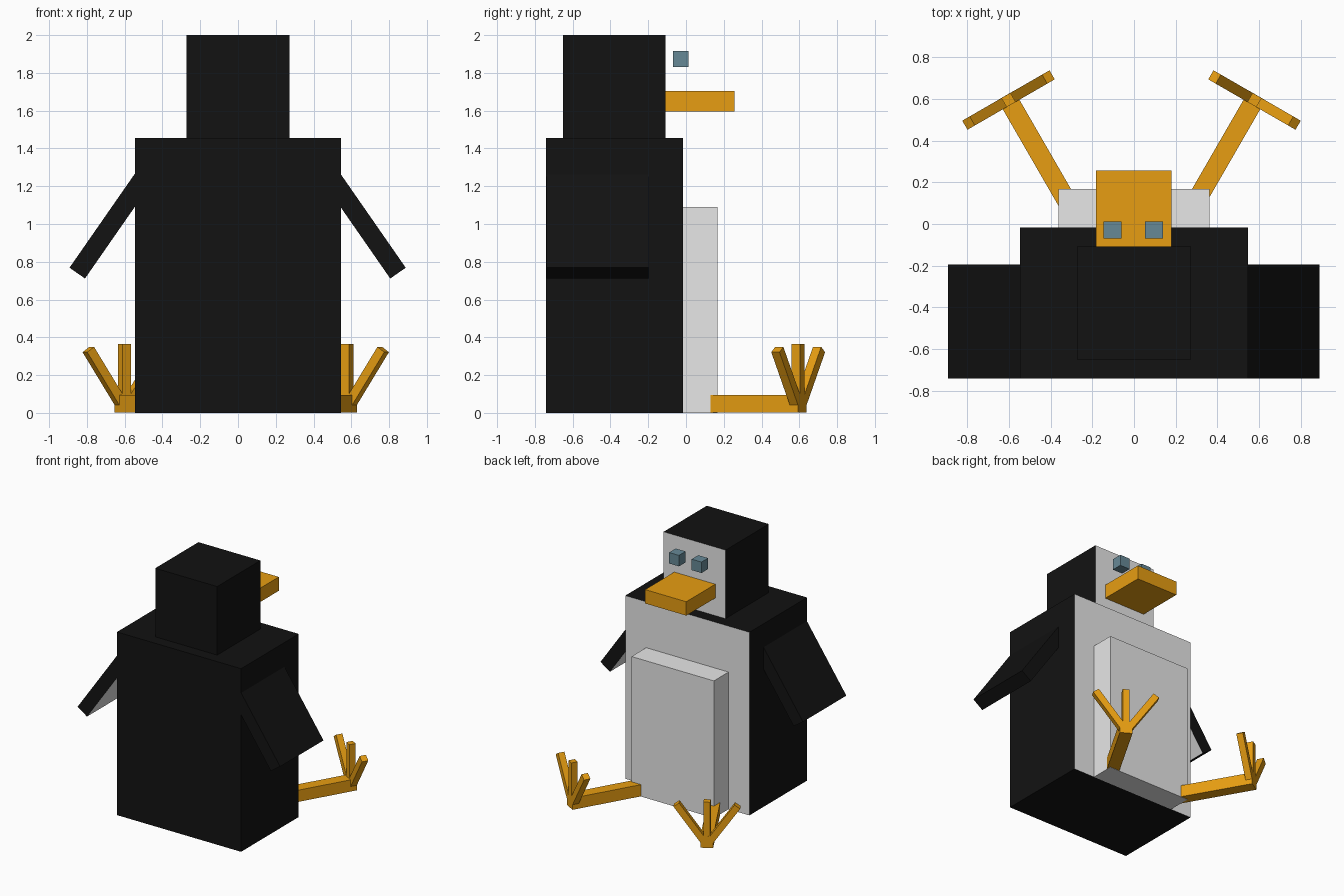
import bpy, bmesh, math
from mathutils import Matrix, Vector

if "Cube" in bpy.data.objects:
    bpy.data.objects.remove(bpy.data.objects["Cube"])


def material(name, rgb):
    m = bpy.data.materials.new(name)
    m.diffuse_color = (*rgb, 1)
    m.use_nodes = True
    m.node_tree.nodes["Principled BSDF"].inputs["Base Color"].default_value = m.diffuse_color
    return m


BLACK = material("black", (0.006, 0.006, 0.006))
PALE = material("pale grey", (0.8, 0.8, 0.8))
ORANGE = material("orange", (0.8, 0.34, 0.006))
BLUE = material("slate blue", (0.134, 0.25, 0.305))


def box(name, lo, hi, mat, frame=Matrix(), pale_dir=None):
    """Box from lo to hi in a local frame; the face looking along pale_dir is pale."""
    bm = bmesh.new()
    bmesh.ops.create_cube(bm, size=1)
    lo, hi = Vector(lo), Vector(hi)
    for v in bm.verts:
        v.co = Vector([(a + b) / 2 + c * (b - a) for a, b, c in zip(lo, hi, v.co)])
    bm.normal_update()
    if pale_dir:
        for f in bm.faces:
            f.material_index = int(f.normal.dot(Vector(pale_dir)) > 0.9)
    bm.transform(frame)
    bmesh.ops.recalc_face_normals(bm, faces=bm.faces)
    me = bpy.data.meshes.new(name)
    bm.to_mesh(me)
    bm.free()
    me.materials.append(mat)
    if pale_dir:
        me.materials.append(PALE)
    ob = bpy.data.objects.new(name, me)
    bpy.context.collection.objects.link(ob)
    return ob


# Body, head, belly and beak (the face looks along +y)
box("body", (-0.545, -0.74, 0), (0.545, -0.017, 1.455), BLACK, pale_dir=(0, 1, 0))
box("head", (-0.272, -0.65, 1.455), (0.272, -0.108, 2.0), BLACK, pale_dir=(0, 1, 0))
box("belly", (-0.362, -0.018, 0), (0.362, 0.167, 1.09), PALE)
box("beak", (-0.182, -0.109, 1.595), (0.179, 0.257, 1.705), ORANGE)

for side, s in (("left", -1), ("right", 1)):
    # Eyes float just in front of the face
    cx = s * 0.099 - 0.003
    box(side + "_eye", (cx - 0.043, -0.07, 1.83), (cx + 0.043, 0.013, 1.917), BLUE)

    # Wing slopes outward from the shoulder, pale underneath
    mirror = Matrix.Diagonal((s, 1, 1, 1))
    tip = Matrix.Translation((-0.002, 0, 0)) @ mirror @ Matrix.Translation((0.849, 0, 0.74)) \
        @ Matrix.Rotation(math.radians(-34.8), 4, 'Y')
    box(side + "_wing", (-0.05, -0.739, 0), (0.05, -0.195, 0.78), BLACK, tip, (-1, 0, 0))

    # Leg splays outward on the ground; local +y runs toward the foot
    foot = Matrix.Translation((-0.012, 0, 0)) @ mirror @ Matrix.Translation((0.602, 0.616, 0)) \
        @ Matrix.Rotation(math.radians(-30), 4, 'Z')
    box(side + "_leg", (-0.046, -0.87, 0.002), (0.046, 0, 0.095), ORANGE, foot)

    # Three toes fan upward from the end of the leg
    for label, angle, base, length in (("inner", -35, 0.02, 0.385),
                                       ("middle", 0, 0.002, 0.363),
                                       ("outer", 35, 0.02, 0.385)):
        toe = foot @ Matrix.Translation((0, -0.0255, base)) \
            @ Matrix.Rotation(math.radians(angle), 4, 'Y')
        box(f"{side}_{label}_toe", (-0.025, -0.025, 0), (0.025, 0.025, length), ORANGE, toe)
